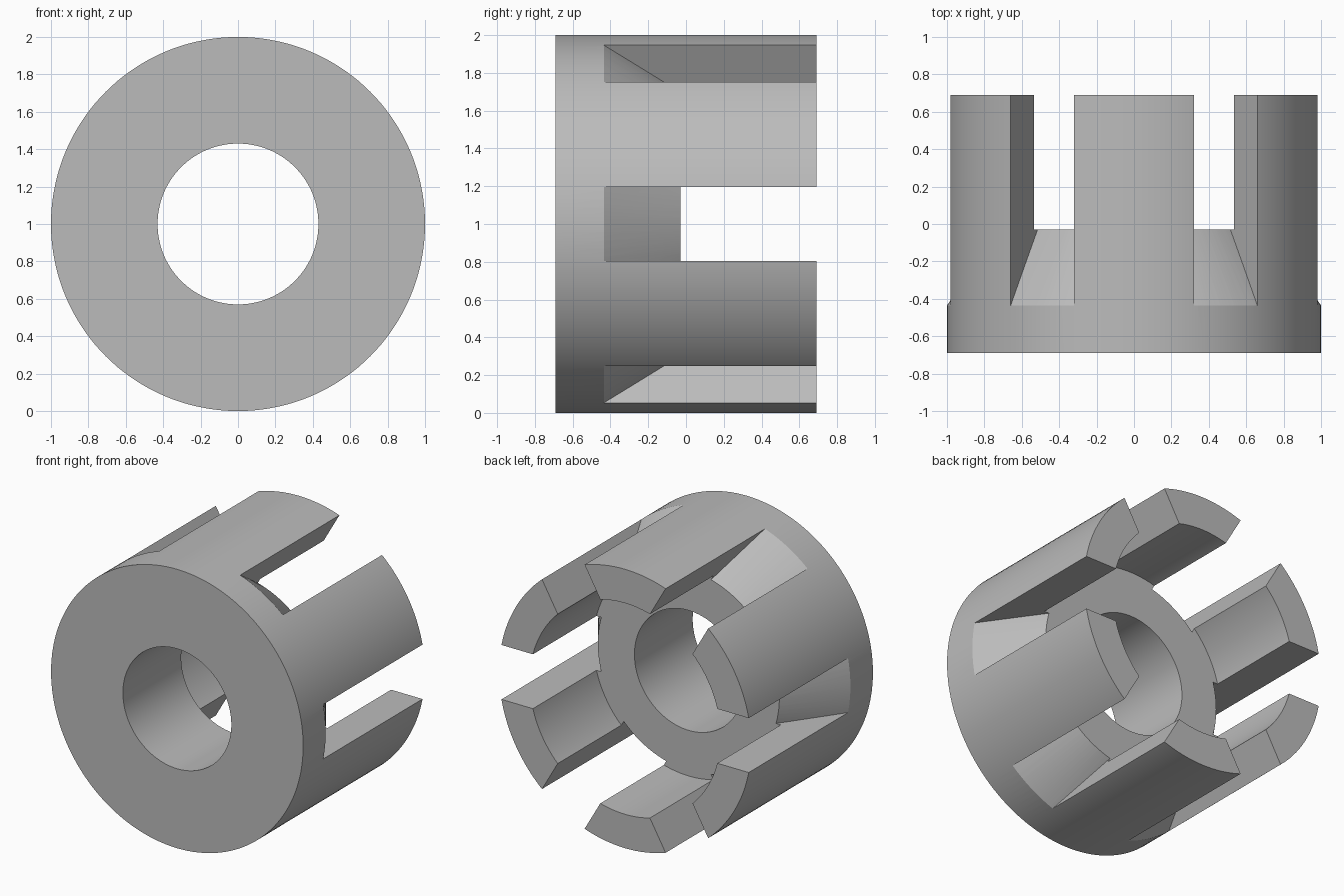
import bpy, bmesh
from math import cos, sin, tau
from mathutils import Matrix, Vector

cube = bpy.data.objects.get("Cube")
if cube:
    bpy.data.objects.remove(cube, do_unlink=True)

AXIS = Vector((0, 0, 1))        # the part is turned about y through this point
HALF_LEN = 0.69
BORE, CAVITY, RIM = 0.43, 0.757, 0.72
HUB_BACK, SLOT_START = -0.03, -0.435
SLOTS, SLOT_WIDTH = 6, 0.39


def finish(bm, name):
    bmesh.ops.recalc_face_normals(bm, faces=bm.faces)
    mesh = bpy.data.meshes.new(name)
    bm.to_mesh(mesh)
    bm.free()
    obj = bpy.data.objects.new(name, mesh)
    bpy.context.collection.objects.link(obj)
    return obj


def turned(name, profile, steps=144):
    """Revolve a closed (radius, y) profile about the axis."""
    bm = bmesh.new()
    verts = [bm.verts.new(AXIS + Vector((r, y, 0))) for r, y in profile]
    edges = [bm.edges.new((v, verts[i - 1])) for i, v in enumerate(verts)]
    bmesh.ops.spin(bm, geom=verts + edges, cent=AXIS, axis=(0, 1, 0),
                   angle=tau, steps=steps, use_merge=True)
    bmesh.ops.remove_doubles(bm, verts=bm.verts, dist=1e-5)
    return finish(bm, name)


def boolean(target, tool, operation):
    mod = target.modifiers.new(operation.title(), 'BOOLEAN')
    mod.operation, mod.solver, mod.object = operation, 'EXACT', tool
    bpy.context.view_layer.objects.active = target
    bpy.ops.object.modifier_apply(modifier=mod.name)
    bpy.data.objects.remove(tool, do_unlink=True)


# Body: bored hub at the front, open cup behind it
body = turned("slotted_collet", [
    (BORE, -HALF_LEN), (1, -HALF_LEN), (1, HALF_LEN),
    (CAVITY, HALF_LEN), (CAVITY, HUB_BACK), (BORE, HUB_BACK)])

# Slot blocks: six radial bars around the axis
bm = bmesh.new()
for i in range(SLOTS):
    a = tau * i / SLOTS
    place = (Matrix.Translation(AXIS + Vector((cos(a), 0, sin(a))) * 0.9)
             @ Matrix.Rotation(-a, 4, 'Y')
             @ Matrix.Diagonal((0.6, 1.8, SLOT_WIDTH, 1)))
    bmesh.ops.create_cube(bm, size=1, matrix=place)
slots = finish(bm, "slot_cutter")
slots.hide_render = True

# Conical floor of the slots, sloping inward towards the back
slope = (HUB_BACK - SLOT_START) / (1 - RIM)
floor_y = lambda r: SLOT_START + (1 - r) * slope
cone = turned("slot_floor_cutter", [
    (0.65, floor_y(0.65)), (1.15, floor_y(1.15)), (1.15, 1), (0.65, 1)])
cone.hide_render = True

boolean(slots, cone, 'INTERSECT')
boolean(body, slots, 'DIFFERENCE')

# Plain grey finish
grey = bpy.data.materials.new("grey")
grey.use_nodes = True
colour = (0.5, 0.5, 0.5, 1)
grey.diffuse_color = colour
grey.node_tree.nodes["Principled BSDF"].inputs["Base Color"].default_value = colour
body.data.materials.clear()
body.data.materials.append(grey)
for face in body.data.polygons:
    face.material_index = 0

bpy.ops.object.select_all(action='DESELECT')
body.select_set(True)
bpy.context.view_layer.objects.active = body
bpy.ops.object.shade_smooth_by_angle(angle=0.35)
